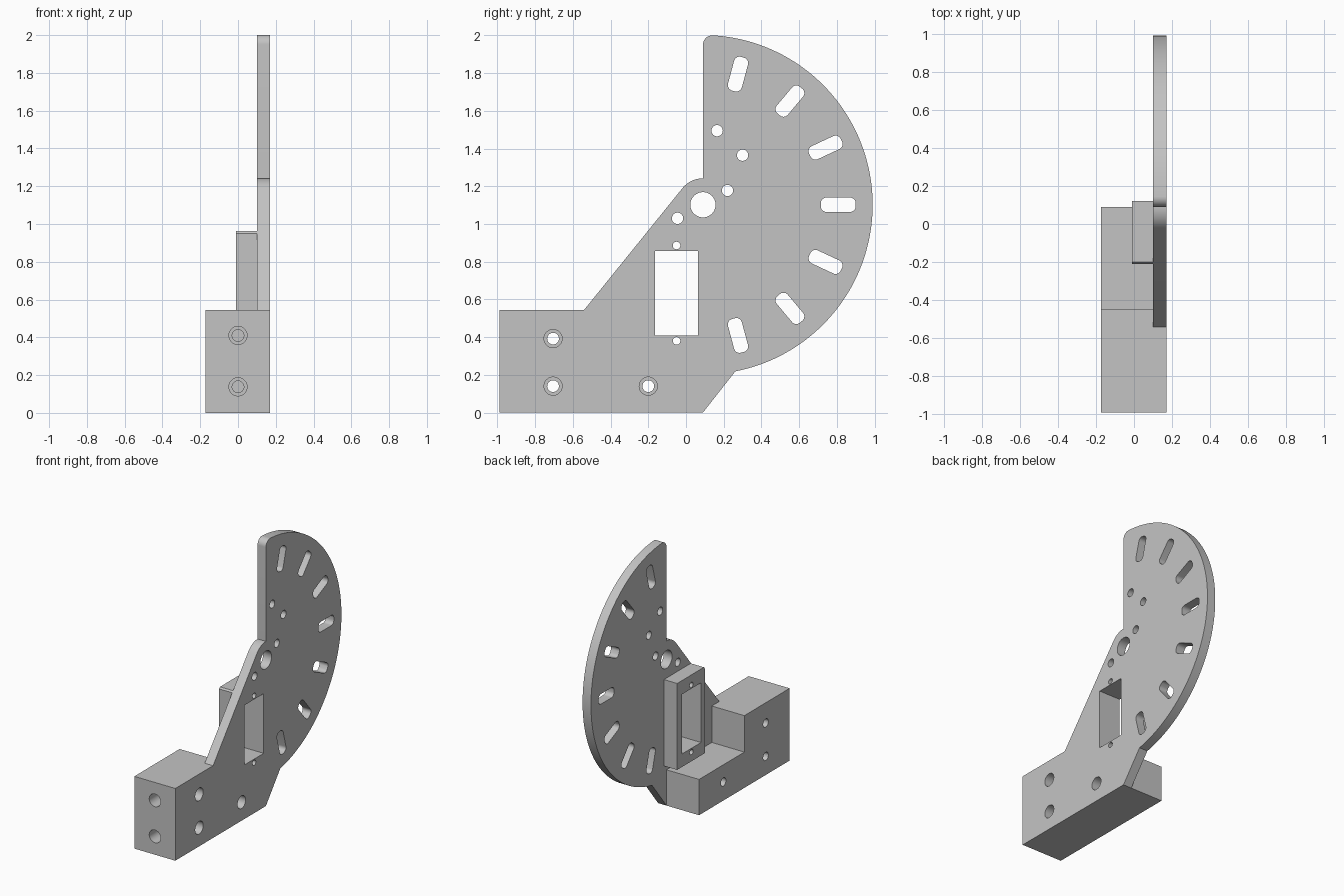
import bpy, bmesh
from math import radians, cos, sin
from mathutils import Matrix, Vector

old = bpy.data.objects.get("Cube")
if old:
    bpy.data.objects.remove(old, do_unlink=True)

grey = bpy.data.materials.new("plain grey")
grey.use_nodes = True
colour = (0.55, 0.55, 0.55, 1)
grey.diffuse_color = colour
grey.node_tree.nodes["Principled BSDF"].inputs["Base Color"].default_value = colour

HUB = (0.09, 1.102)       # pivot of the dial, as (y, z)
RADIUS = 0.9
INNER, OUTER = 0.1, 0.17  # the two faces of the plate in x


def arc(centre, r, start, end, steps):
    angles = [radians(start + (end - start) * i / steps) for i in range(steps + 1)]
    return [(centre[0] + r * cos(a), centre[1] + r * sin(a)) for a in angles]


def prism(name, outline, x0, x1):
    """Extrude a (y, z) outline from x0 to x1."""
    bm = bmesh.new()
    face = bm.faces.new([bm.verts.new((x0, y, z)) for y, z in outline])
    new = bmesh.ops.extrude_face_region(bm, geom=[face])["geom"]
    bmesh.ops.translate(bm, vec=(x1 - x0, 0, 0),
                        verts=[v for v in new if isinstance(v, bmesh.types.BMVert)])
    bmesh.ops.recalc_face_normals(bm, faces=bm.faces)
    mesh = bpy.data.meshes.new(name)
    bm.to_mesh(mesh)
    bm.free()
    mesh.materials.append(grey)
    obj = bpy.data.objects.new(name, mesh)
    bpy.context.collection.objects.link(obj)
    return obj


def box(y0, z0, y1, z1):
    return [(y0, z0), (y1, z0), (y1, z1), (y0, z1)]


def combine(target, other, operation):
    """Apply a boolean and remove the second object."""
    mod = target.modifiers.new(operation, "BOOLEAN")
    mod.operation, mod.solver, mod.object = operation, "EXACT", other
    bpy.context.view_layer.objects.active = target
    bpy.ops.object.modifier_apply(modifier=mod.name)
    bpy.data.objects.remove(other, do_unlink=True)


def cut(target, outline, x0=-0.4, x1=0.4, turn=None):
    cutter = prism("cutter", outline, x0, x1)
    cutter.hide_render = True
    if turn:
        cutter.data.transform(turn)
    combine(target, cutter, "DIFFERENCE")


def circle(y, z, r):
    return arc((y, z), r, 0, 360, 40)[:-1]


# Dial plate with rounded top corner, hub shoulder and straight foot
fillet = 0.05
tip = (HUB[0] + fillet, HUB[1] + ((RADIUS - fillet) ** 2 - fillet ** 2) ** 0.5)
outline = [(-0.99, 0), (0.09, 0)]
outline += arc(HUB, RADIUS, -79, 86.6, 110)
outline += arc(tip, fillet, 87, 180, 12)
outline += arc(HUB, 0.14, 90, 141.5, 14)
outline += [(-0.54, 0.545), (-0.99, 0.545)]
body = prism("dial_plate_and_mount", outline, INNER, OUTER)

# Stepped mounting block
step = [(-0.99, 0), (0.09, 0), (0.09, 0.27), (-0.45, 0.27), (-0.45, 0.545), (-0.99, 0.545)]
combine(body, prism("mounting_block", step, -0.172, 0.135), "UNION")

# Raised frame round the window, its corner trimmed by the sloping edge
frame = [(-0.21, 0.31), (0.12, 0.31), (0.12, 0.962), (-0.2, 0.962), (-0.21, 0.95)]
combine(body, prism("window_frame", frame, -0.01, 0.135), "UNION")

# Window and its two screw holes
cut(body, box(-0.165, 0.408, 0.063, 0.858))
for z in (0.38, 0.886):
    cut(body, circle(-0.05, z, 0.02))

# Pivot hole and small holes around it
cut(body, circle(*HUB, 0.067))
for y, z in ((0.165, 1.495), (0.3, 1.365), (0.22, 1.178), (-0.045, 1.03)):
    cut(body, circle(y, z, 0.03))

# Radial slots with rounded corners
half_w, corner = 0.038, 0.03
near, far = HUB[0] + 0.625, HUB[0] + 0.81
slot = []
for i, (sy, sz) in enumerate(((1, 1), (-1, 1), (-1, -1), (1, -1))):
    centre = ((far if sy > 0 else near) - sy * corner, HUB[1] + sz * (half_w - corner))
    slot += arc(centre, corner, 90 * i, 90 * i + 90, 8)
pivot = Vector((0, *HUB))
for i in range(-3, 4):
    turn = (Matrix.Translation(pivot) @ Matrix.Rotation(radians(25 * i), 4, "X")
            @ Matrix.Translation(-pivot))
    cut(body, slot, 0.05, 0.3, turn)

# Counterbored side holes, right through the block
for y, z in ((-0.705, 0.392), (-0.705, 0.14), (-0.2, 0.14)):
    cut(body, circle(y, z, 0.031))
    cut(body, circle(y, z, 0.048), 0.06, 0.4)

# Blind counterbored holes in the front face
to_front = Matrix.Rotation(radians(-90), 4, "Z")
for z in (0.41, 0.138):
    for r, depth in ((0.031, 0.24), (0.048, 0.11)):
        cut(body, circle(0, z, r), 0.99 - depth, 1.1, to_front)

bpy.ops.object.select_all(action="DESELECT")
body.select_set(True)
bpy.context.view_layer.objects.active = body
bpy.ops.object.shade_smooth_by_angle(angle=radians(30))
